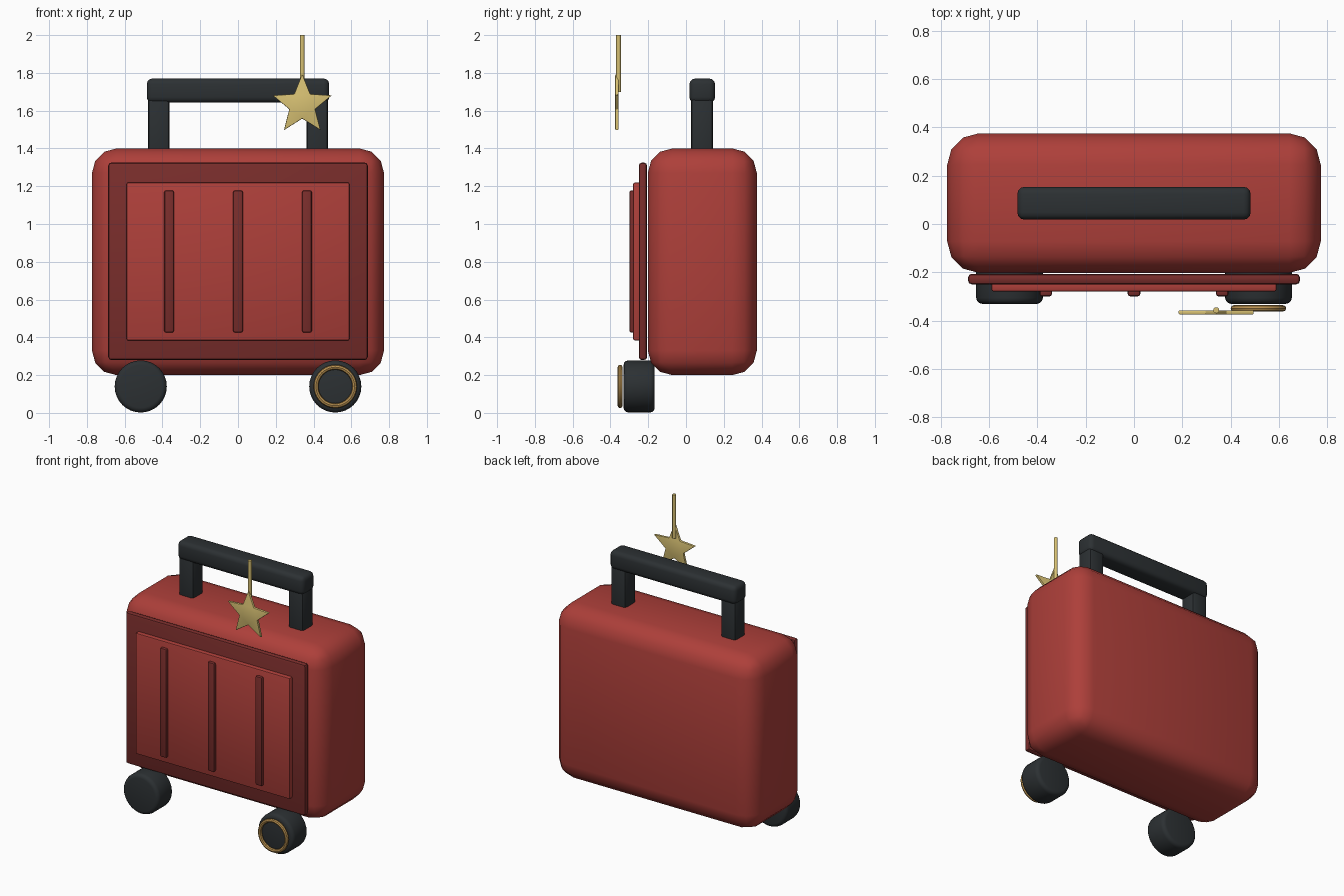
import bpy
import bmesh
from math import radians, sin, cos, pi

if "Cube" in bpy.data.objects:
    bpy.data.objects.remove(bpy.data.objects["Cube"])


def material(name, rgb):
    m = bpy.data.materials.new(name)
    m.diffuse_color = (*rgb, 1)
    m.use_nodes = True
    m.node_tree.nodes["Principled BSDF"].inputs["Base Color"].default_value = m.diffuse_color
    return m


RED = material("red_shell", (0.42, 0.05, 0.042))
DARK_RED = material("dark_red_trim", (0.19, 0.026, 0.024))
BLACK = material("black_rubber", (0.025, 0.03, 0.033))
GOLD = material("pale_gold", (0.68, 0.53, 0.17))
BRASS = material("brass", (0.48, 0.28, 0.08))


def finish(ob, name, mat, bevel=0, segments=2):
    ob.name = ob.data.name = name
    ob.data.materials.append(mat)
    bpy.context.view_layer.objects.active = ob
    ob.select_set(True)
    if bevel:
        mod = ob.modifiers.new("Bevel", "BEVEL")
        mod.width = bevel
        mod.segments = segments
        mod.limit_method = 'ANGLE'
        bpy.ops.object.modifier_apply(modifier=mod.name)
    bpy.ops.object.shade_smooth_by_angle(angle=radians(35))
    ob.select_set(False)
    return ob


def box(name, x, y, z, mat, bevel, segments=2):
    """Bevelled box from (min, max) ranges."""
    bpy.ops.mesh.primitive_cube_add(size=1, location=[sum(r) / 2 for r in (x, y, z)])
    ob = bpy.context.object
    ob.scale = [r[1] - r[0] for r in (x, y, z)]
    bpy.ops.object.transform_apply(location=False, rotation=False)
    return finish(ob, name, mat, bevel, segments)


# Shell
box("case_body", (-0.773, 0.773), (-0.202, 0.375), (0.2, 1.4), RED, 0.13, 3)

# Front frame, panel and ribs
box("front_frame", (-0.687, 0.687), (-0.25, -0.206), (0.28, 1.325), DARK_RED, 0.016)
box("front_panel", (-0.59, 0.59), (-0.28, -0.235), (0.383, 1.22), RED, 0.01)
for i, x in enumerate((-0.365, 0, 0.365)):
    box(f"front_rib_{i + 1}", (x - 0.026, x + 0.026), (-0.3, -0.268),
        (0.425, 1.178), DARK_RED, 0.011)

# Handle
for side, s in (("left", -1), ("right", 1)):
    box(f"handle_post_{side}", (s * 0.42 - 0.057, s * 0.42 + 0.057), (0.027, 0.143),
        (1.3, 1.7), BLACK, 0.018)
box("handle_bar", (-0.483, 0.483), (0.018, 0.154), (1.642, 1.77), BLACK, 0.03, 3)

# Wheels
for side, s in (("left", -1), ("right", 1)):
    bpy.ops.mesh.primitive_cylinder_add(vertices=32, radius=0.138, depth=0.165,
                                        location=(s * 0.515, -0.248, 0.14),
                                        rotation=(pi / 2, 0, 0))
    finish(bpy.context.object, f"wheel_{side}", BLACK, 0.025, 3)

# Brass ring on the right wheel
bpy.ops.mesh.primitive_torus_add(major_radius=0.102, minor_radius=0.013,
                                 major_segments=40, minor_segments=8,
                                 location=(0.515, -0.349, 0.14), rotation=(pi / 2, 0, 0))
finish(bpy.context.object, "wheel_ring", BRASS)

# Hanging star
bm = bmesh.new()
verts = []
for i in range(10):
    r, a = (0.072 if i % 2 else 0.165), i * pi / 5
    verts.append(bm.verts.new((r * sin(a), -0.009, r * cos(a))))
face = bm.faces.new(verts)
new = bmesh.ops.extrude_face_region(bm, geom=[face])["geom"]
bmesh.ops.translate(bm, vec=(0, 0.018, 0),
                    verts=[g for g in new if isinstance(g, bmesh.types.BMVert)])
bmesh.ops.recalc_face_normals(bm, faces=bm.faces)
mesh = bpy.data.meshes.new("star_charm")
bm.to_mesh(mesh)
bm.free()
star = bpy.data.objects.new("star_charm", mesh)
star.location = (0.34, -0.366, 1.63)
bpy.context.collection.objects.link(star)
finish(star, "star_charm", GOLD, 0.004, 2)

# Star cord
bpy.ops.mesh.primitive_cylinder_add(vertices=12, radius=0.0125, depth=0.3,
                                    location=(0.34, -0.357, 1.85))
finish(bpy.context.object, "star_cord", GOLD)
